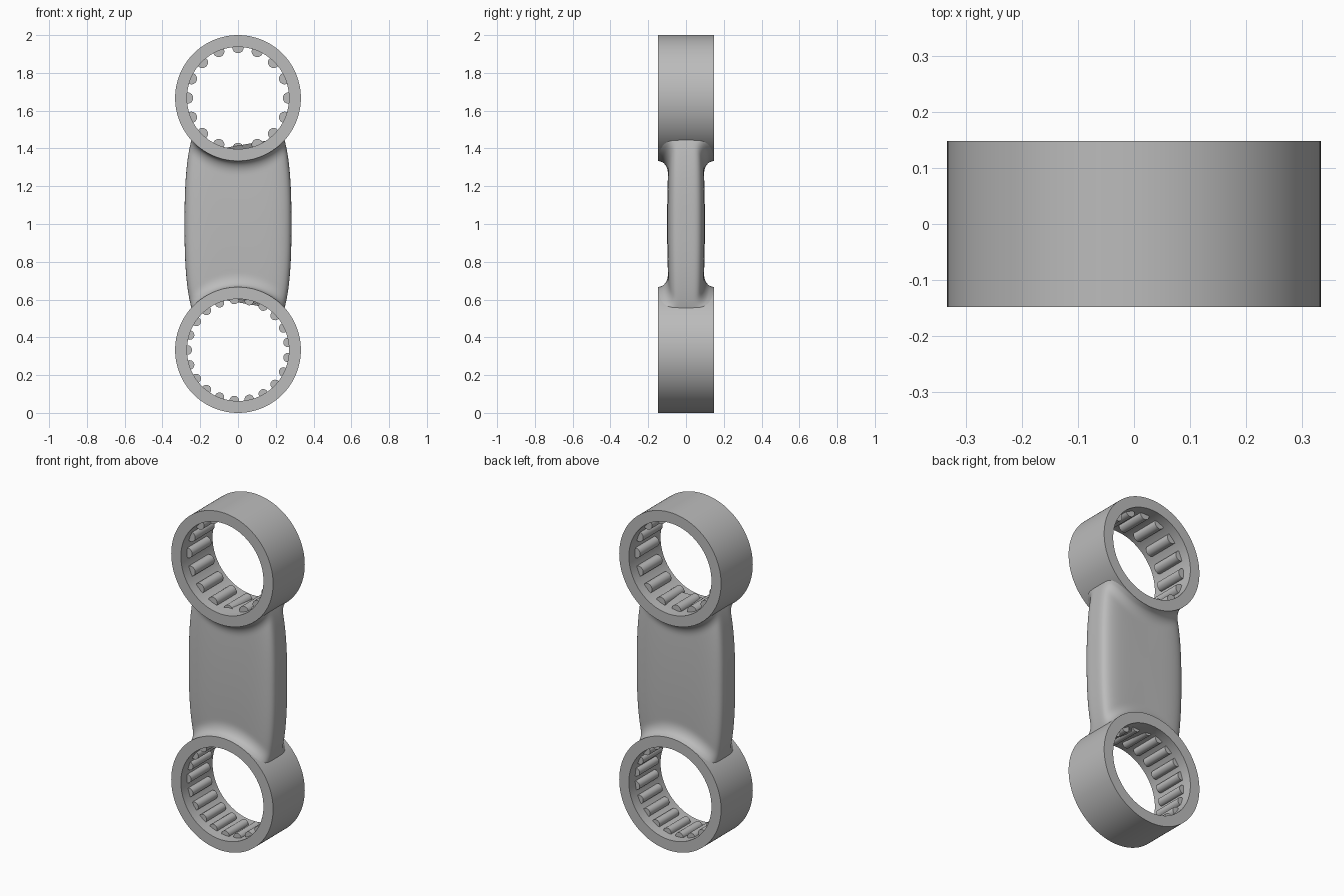
import bpy, bmesh
from math import sin, cos, pi, sqrt, radians
from mathutils import Matrix

cube = bpy.data.objects.get("Cube")
if cube:
    bpy.data.objects.remove(cube, do_unlink=True)

steel = bpy.data.materials.new("grey steel")
steel.use_nodes = True
GREY = (0.5, 0.5, 0.5, 1)
steel.diffuse_color = GREY
steel.node_tree.nodes["Principled BSDF"].inputs["Base Color"].default_value = GREY

RING_R, BORE_R, HALF_DEPTH = 0.333, 0.27, 0.148
OFFSET = 0.667  # ring centre distance from the middle of the link


def finish(bm, name):
    bmesh.ops.recalc_face_normals(bm, faces=bm.faces)
    mesh = bpy.data.meshes.new(name)
    bm.to_mesh(mesh)
    bm.free()
    mesh.materials.append(steel)
    obj = bpy.data.objects.new(name, mesh)
    bpy.context.collection.objects.link(obj)
    bpy.ops.object.select_all(action='DESELECT')
    obj.select_set(True)
    bpy.context.view_layer.objects.active = obj
    bpy.ops.object.shade_smooth_by_angle(angle=radians(35))
    return obj


def bridge(bm, loops, closed):
    """Join successive closed loops of vertices with quads."""
    pairs = list(zip(loops, loops[1:]))
    if closed:
        pairs.append((loops[-1], loops[0]))
    for a, b in pairs:
        for i in range(len(a)):
            j = (i + 1) % len(a)
            bm.faces.new((a[i], a[j], b[j], b[i]))


def make_ring(name, z, segments=128):
    bm = bmesh.new()
    profile = [(RING_R, -HALF_DEPTH), (RING_R, HALF_DEPTH),
               (BORE_R, HALF_DEPTH), (BORE_R, -HALF_DEPTH)]
    loops = [[bm.verts.new((r * cos(2 * pi * i / segments), y,
                            z + r * sin(2 * pi * i / segments)))
              for i in range(segments)] for r, y in profile]
    bridge(bm, loops, True)
    return finish(bm, name)


def make_rollers(name, z, count, radius, pitch_r, half_len):
    bm = bmesh.new()
    for i in range(count):
        a = pi + 2 * pi * i / count
        place = (Matrix.Translation((pitch_r * cos(a), 0, z + pitch_r * sin(a)))
                 @ Matrix.Rotation(pi / 2, 4, 'X'))
        bmesh.ops.create_cone(bm, cap_ends=True, segments=24, radius1=radius,
                              radius2=radius, depth=2 * half_len, matrix=place)
    return finish(bm, name)


def reach(x, radius):
    """Height above the link middle at which the ring is met."""
    return OFFSET - sqrt(radius * radius - x * x)


def make_shank(name, rows=48, around=96, power=5):
    bm = bmesh.new()
    fillet = 0.075
    loops = []
    for k in range(rows + 1):
        t = -cos(pi * k / rows)
        width = 0.283 - 0.04 * abs(t) ** 2.5
        loop = []
        for i in range(around):
            a = 2 * pi * i / around
            c, s = cos(a), sin(a)
            r = (abs(c) ** power + abs(s) ** power) ** (-1 / power)
            x = width * r * c
            # rows bend to follow the rings, ending just inside them
            z = t * reach(x, RING_R - 0.012)
            gap = min(max(reach(x, RING_R) - abs(z), 0), fillet)
            flare = 1 - sqrt(1 - (1 - gap / fillet) ** 2)
            thick = 0.1 - 0.008 * t * t
            thick += (HALF_DEPTH - 0.001 - thick) * flare
            loop.append(bm.verts.new((x, thick * r * s, 1 + z)))
        loops.append(loop)
    bridge(bm, loops, False)
    bm.faces.new(loops[0])
    bm.faces.new(loops[-1])
    return finish(bm, name)


make_ring("upper_ring", 1 + OFFSET)
make_ring("lower_ring", 1 - OFFSET)
make_rollers("upper_rollers", 1 + OFFSET, 16, 0.03, 0.267, 0.09)
make_rollers("lower_rollers", 1 - OFFSET, 21, 0.025, 0.268, 0.09)
make_shank("shank")
